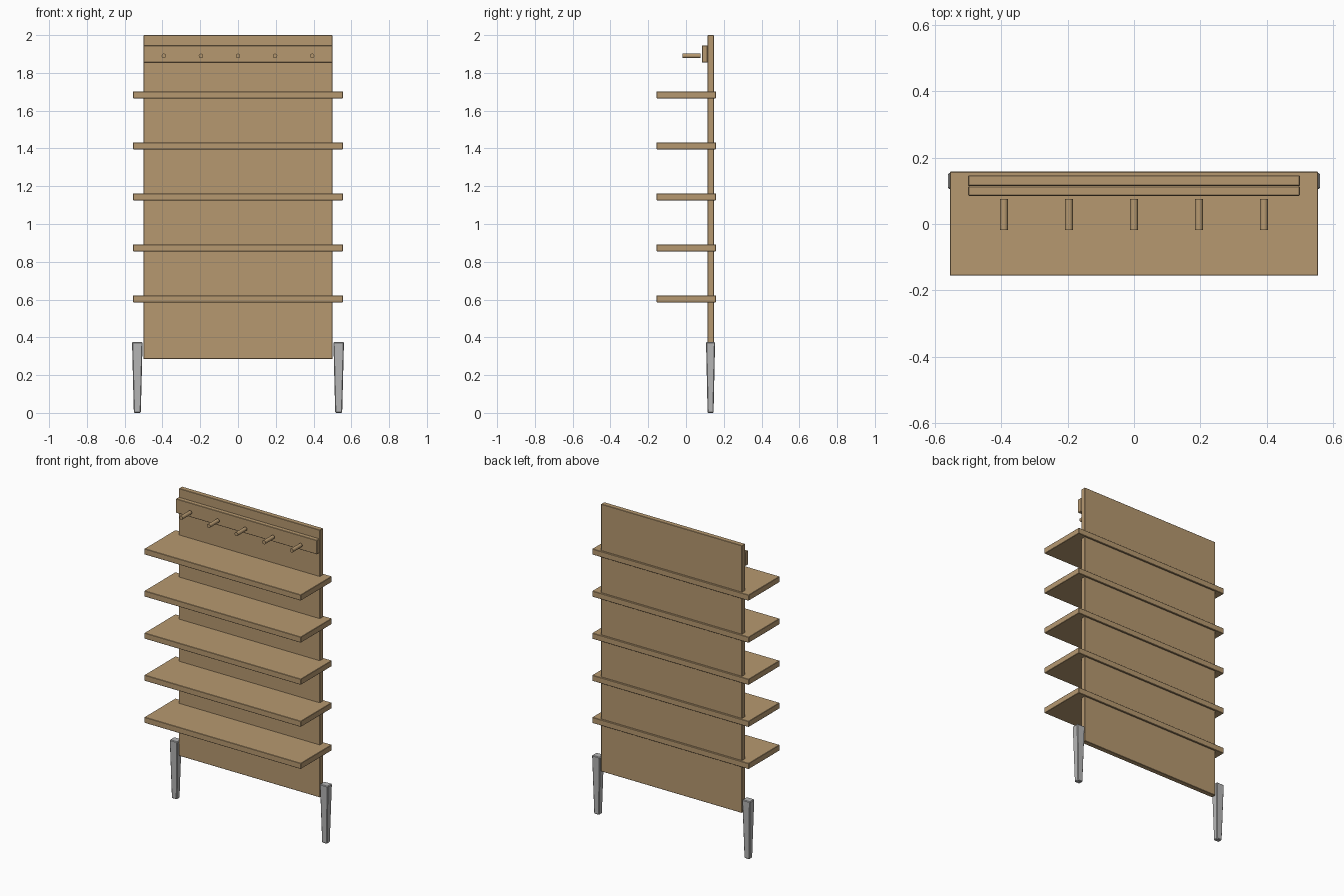
import bpy
import bmesh
import math

default = bpy.data.objects.get("Cube")
if default:
    bpy.data.objects.remove(default, do_unlink=True)


def make_material(name, rgb):
    mat = bpy.data.materials.new(name)
    mat.use_nodes = True
    mat.diffuse_color = (*rgb, 1)
    mat.node_tree.nodes["Principled BSDF"].inputs["Base Color"].default_value = (*rgb, 1)
    return mat


wood = make_material("light wood", (0.47, 0.318, 0.163))
metal = make_material("grey metal", (0.47, 0.47, 0.47))


def box(name, low, high, mat, bevel=0.002, taper=None):
    """Box between two corners; taper scales the bottom face in x and y."""
    bm = bmesh.new()
    bmesh.ops.create_cube(bm, size=1)
    size = [b - a for a, b in zip(low, high)]
    for v in bm.verts:
        if taper and v.co.z < 0:
            v.co.x *= taper[0]
            v.co.y *= taper[1]
        v.co = [c * s for c, s in zip(v.co, size)]
    mesh = bpy.data.meshes.new(name)
    bm.to_mesh(mesh)
    bm.free()
    mesh.materials.append(mat)
    obj = bpy.data.objects.new(name, mesh)
    obj.location = [(a + b) / 2 for a, b in zip(low, high)]
    bpy.context.collection.objects.link(obj)
    mod = obj.modifiers.new("soft edges", "BEVEL")
    mod.width = bevel
    mod.segments = 1
    return obj


# Upright back panel
box("back_panel", (-0.5, 0.115, 0.285), (0.5, 0.147, 2.0), wood)

# Five evenly spaced shelves, passing through the panel
for i in range(5):
    z = 0.585 + 0.27 * i
    box(f"shelf_{i + 1}", (-0.555, -0.156, z), (0.555, 0.158, z + 0.037), wood)

# Peg rail on the front of the panel
box("peg_rail", (-0.5, 0.085, 1.855), (0.5, 0.114, 1.945), wood)

# Row of round pegs
for i in range(5):
    bpy.ops.mesh.primitive_cylinder_add(
        vertices=24, radius=0.012, depth=0.093,
        location=((i - 2) * 0.196, 0.029, 1.89), rotation=(math.pi / 2, 0, 0))
    peg = bpy.context.object
    peg.name = f"peg_{i + 1}"
    peg.data.materials.append(wood)
    bpy.ops.object.shade_smooth_by_angle()

# Tapered legs beside the panel
for side, label in ((1, "left"), (-1, "right")):
    x = 0.533 * side
    box(f"{label}_leg", (x - 0.028, 0.106, 0), (x + 0.028, 0.154, 0.375),
        metal, bevel=0.004, taper=(0.66, 0.66))
